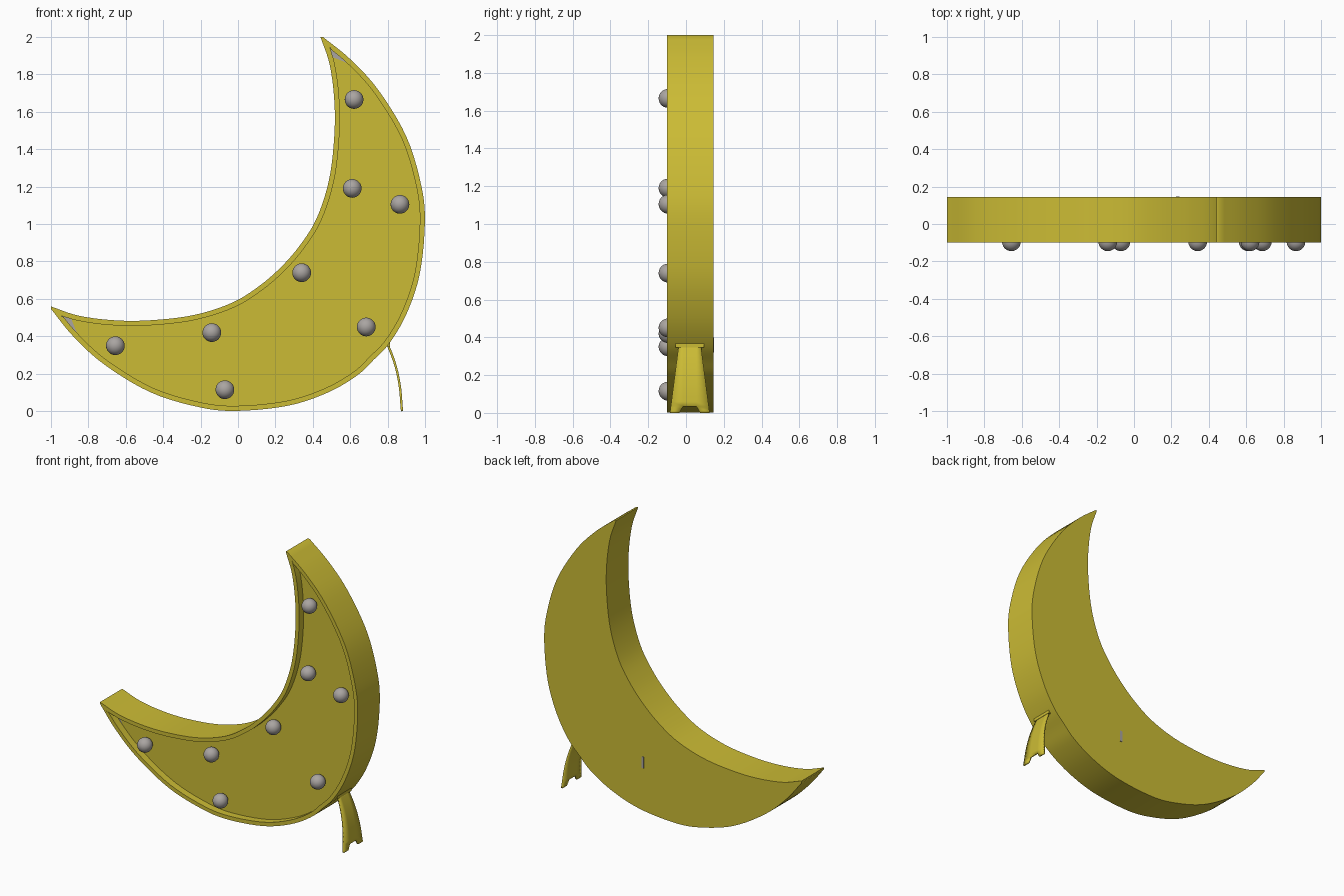
import bpy, bmesh
from mathutils import Vector
from mathutils.geometry import intersect_point_line

if "Cube" in bpy.data.objects:
    bpy.data.objects.remove(bpy.data.objects["Cube"])

FRONT, FLOOR, BACK, RIM = -0.10, -0.05, 0.145, 0.027


def material(name, rgb):
    m = bpy.data.materials.new(name)
    m.diffuse_color = (*rgb, 1)
    m.use_nodes = True
    m.node_tree.nodes["Principled BSDF"].inputs["Base Color"].default_value = m.diffuse_color
    return m


yellow = material("mustard yellow", (0.60, 0.50, 0.035))
grey = material("warm grey", (0.40, 0.375, 0.36))


def finish(bm, name, mats, angle=0.6):
    bmesh.ops.recalc_face_normals(bm, faces=bm.faces)
    me = bpy.data.meshes.new(name)
    bm.to_mesh(me)
    bm.free()
    ob = bpy.data.objects.new(name, me)
    bpy.context.collection.objects.link(ob)
    for m in mats:
        me.materials.append(m)
    bpy.ops.object.select_all(action='DESELECT')
    ob.select_set(True)
    bpy.context.view_layer.objects.active = ob
    bpy.ops.object.shade_smooth_by_angle(angle=angle)
    return ob


def spline(pts, steps=5):
    """Catmull-Rom curve through the points."""
    p = [Vector(q) for q in pts]
    p = [2 * p[0] - p[1]] + p + [2 * p[-1] - p[-2]]
    out = []
    for a, b, c, d in zip(p, p[1:], p[2:], p[3:]):
        for i in range(steps):
            t = i / steps
            out.append(0.5 * (2 * b + (c - a) * t + (2 * a - 5 * b + 4 * c - d) * t * t
                              + (3 * b - a - 3 * c + d) * t ** 3))
    return out + [p[-2]]


def mirrored(half):
    """Complete a half arc across the crescent's diagonal axis."""
    return spline(half + [(1 - z, 1 - x) for x, z in reversed(half[:-1])])


# Crescent outline, top tip to left tip and back
outer = mirrored([(0.455, 1.998), (0.6, 1.88), (0.75, 1.715), (0.9, 1.465), (0.98, 1.2),
                  (0.998, 1.0), (0.97, 0.73), (0.9, 0.52), (0.81, 0.365), (0.725, 0.275)])
inner = mirrored([(0.44, 2.0), (0.49, 1.85), (0.515, 1.65), (0.513, 1.45), (0.485, 1.23),
                  (0.42, 1.03), (0.33, 0.885), (0.23, 0.77)])
loop = outer + inner[::-1]
n = len(loop)


def edge_distance(p):
    best = 9
    for i in range(n):
        a, b = loop[i - 1], loop[i]
        q, t = intersect_point_line(p, a, b)
        t = min(1, max(0, t))
        best = min(best, (a + (b - a) * t - p).length)
    return best


# Inset outline for the recess, trimmed where the offsets cross at the tips
sides = [[], []]
for i in range(n):
    d = (loop[(i + 1) % n] - loop[i - 1]).normalized()
    p = loop[i] + Vector((d.y, -d.x)) * RIM
    if edge_distance(p) > RIM * 0.94 and p.y < 1.945 and p.x > -0.945:
        sides[i >= len(outer)].append(p)
inset = [Vector((0.488, 1.955))] + sides[0] + [Vector((-0.955, 0.512))] + sides[1]
m = len(inset)

# Crescent body: back, side walls, front rim, recess wall and floor
bm = bmesh.new()


def ring(pts, y):
    return [bm.verts.new((p.x, y, p.y)) for p in pts]


def bridge(r1, r2):
    for i in range(len(r1)):
        bm.faces.new((r1[i - 1], r1[i], r2[i], r2[i - 1]))


back, front = ring(loop, BACK), ring(loop, FRONT)
lip, floor = ring(inset, FRONT), ring(inset, FLOOR)
bridge(back, front)
bridge(lip, floor)
bm.faces.new(back)
rim_edges = [bm.edges.get((r[i - 1], r[i])) for r in (front, lip) for i in range(len(r))]
bmesh.ops.triangle_fill(bm, edges=rim_edges, use_beauty=True, normal=(0, -1, 0))

# Recess floor with grey tips
a = sum(p.y > 1.86 for p in sides[0])
b = sum(p.y > 1.86 for p in sides[1])
c = sum(p.x < -0.86 for p in sides[0])
d = sum(p.x < -0.86 for p in sides[1])
mid = len(sides[0]) + 1
top = [floor[i] for i in range(-b, a + 1)]
left = [floor[i] for i in range(mid - c, mid + d + 1)]
main = floor[a:mid - c + 1] + floor[mid + d:m - b + 1]
for verts, index in ((top, 1), (left, 1), (main, 0)):
    if len(verts) > 2:
        bm.faces.new(verts).material_index = index
finish(bm, "crescent_body", [yellow, grey])

# Round bulbs resting on the recess floor
for i, (x, z) in enumerate([(0.62, 1.665), (0.61, 1.19), (0.865, 1.105), (0.34, 0.74),
                            (0.685, 0.45), (-0.14, 0.42), (-0.655, 0.35), (-0.07, 0.115)]):
    bm = bmesh.new()
    bmesh.ops.create_uvsphere(bm, u_segments=24, v_segments=14, radius=0.05)
    bmesh.ops.translate(bm, vec=(x, -0.095, z), verts=bm.verts)
    finish(bm, f"bulb_{i + 1}", [grey], 3.0)


def box(name, lo, hi, mat):
    bm = bmesh.new()
    bmesh.ops.create_cube(bm, size=1)
    for v in bm.verts:
        v.co = [(lo[k] + hi[k]) / 2 + v.co[k] * (hi[k] - lo[k]) for k in range(3)]
    return finish(bm, name, [mat])


# Small switch slot on the back
box("back_switch", (0.225, 0.143, 0.32), (0.243, 0.148, 0.40), grey)

# Curved support leg: flared plate with a notch between two feet
bm = bmesh.new()
path = spline([(0.797, 0.362), (0.826, 0.29), (0.85, 0.21), (0.866, 0.12),
               (0.873, 0.035), (0.876, 0.0)], 3)
rows = []
for p in path:
    w = 0.105 - 0.045 * min(1, p.y / 0.345)
    k = 0.035 + 0.02 * max(0, 1 - p.y / 0.035)
    rows.append([bm.verts.new((p.x, 0.02 + y, p.y)) for y in (-w, -k, k, w)])
for r, s in zip(rows, rows[1:]):
    for j in range(3):
        if j == 1 and s[0].co.z < 0.034:
            continue
        bm.faces.new((r[j], r[j + 1], s[j + 1], s[j]))
leg = finish(bm, "support_leg", [yellow])
solid = leg.modifiers.new("thickness", 'SOLIDIFY')
solid.thickness, solid.offset = 0.012, 0

# Hinge bar joining the leg to the crescent
box("leg_hinge", (0.785, -0.055, 0.347), (0.812, 0.095, 0.373), yellow)
